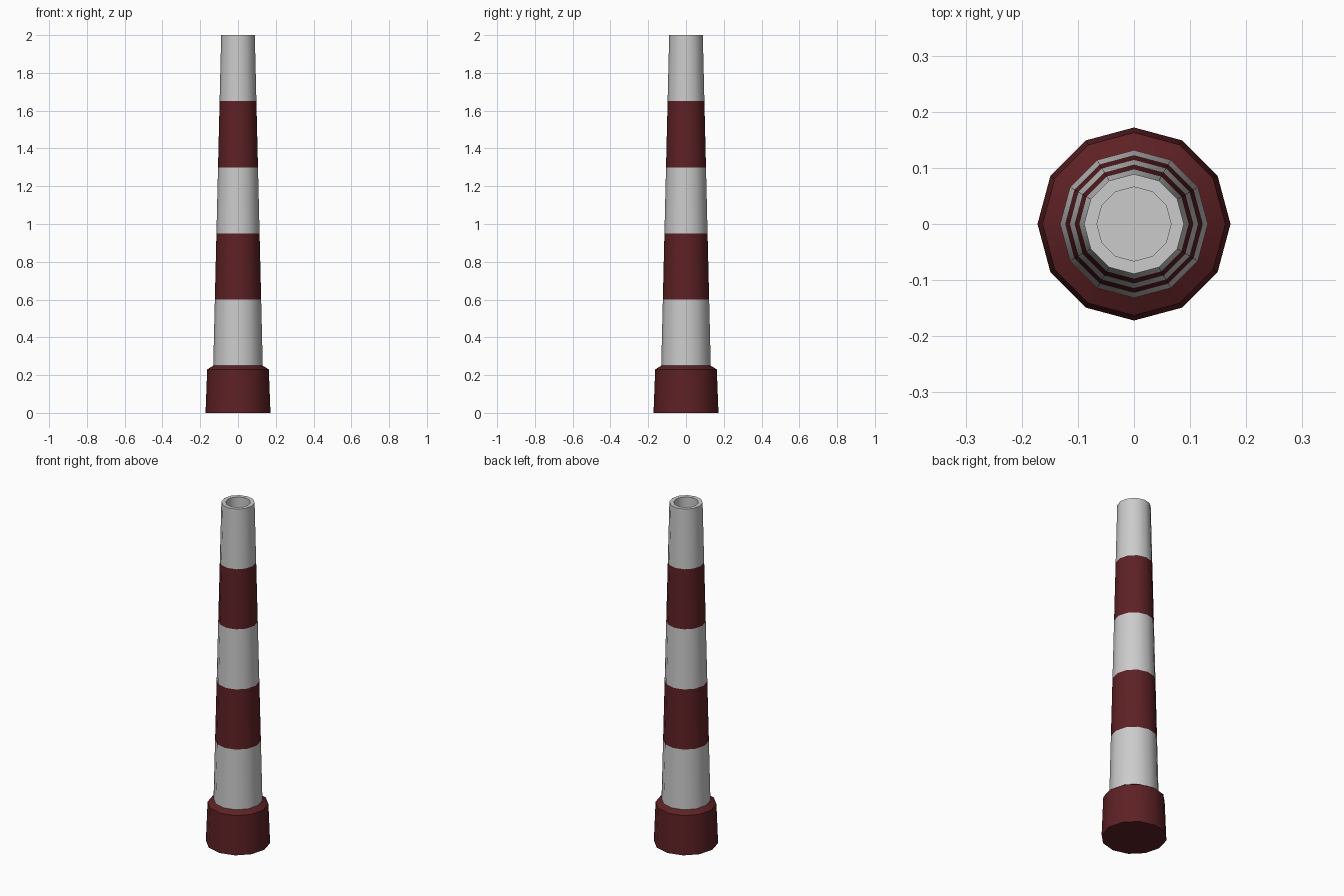
import bpy, bmesh, math

if "Cube" in bpy.data.objects:
    bpy.data.objects.remove(bpy.data.objects["Cube"])

SIDES = 12
red = bpy.data.materials.new("dark_red")
red.diffuse_color = (0.11, 0.015, 0.018, 1)
red.use_nodes = True
red.node_tree.nodes["Principled BSDF"].inputs["Base Color"].default_value = red.diffuse_color


def lathe(name, profile, mat=None):
    """Spin (radius, z) points round z; a radius of 0 closes the end."""
    bm = bmesh.new()
    rings = []
    for r, z in profile:
        if r == 0:
            rings.append([bm.verts.new((0, 0, z))] * SIDES)
        else:
            rings.append([bm.verts.new((r * math.cos(math.tau * i / SIDES),
                                        r * math.sin(math.tau * i / SIDES), z))
                          for i in range(SIDES)])
    for a, b in zip(rings, rings[1:]):
        for i in range(SIDES):
            j = (i + 1) % SIDES
            bm.faces.new(dict.fromkeys((a[i], a[j], b[j], b[i])))
    me = bpy.data.meshes.new(name)
    bm.to_mesh(me)
    bm.free()
    ob = bpy.data.objects.new(name, me)
    bpy.context.collection.objects.link(ob)
    if mat:
        me.materials.append(mat)
    bpy.ops.object.select_all(action='DESELECT')
    ob.select_set(True)
    bpy.context.view_layer.objects.active = ob
    bpy.ops.object.shade_smooth_by_angle(angle=math.radians(35))
    return ob


# Footing with bevelled shoulder
lathe("base", [(0, 0), (0.172, 0), (0.163, 0.23), (0.131, 0.25)], red)

# Tapering shaft in five alternating bands
Z0, STEP, R0, R1, BANDS = 0.25, 0.35, 0.131, 0.089, 5
for k in range(BANDS):
    profile = [(R0 + (R1 - R0) * n / BANDS, Z0 + STEP * n) for n in (k, k + 1)]
    if k == BANDS - 1:
        # Rim and flue opening
        profile += [(0.066, 2.0), (0.066, 1.87), (0, 1.87)]
    lathe(f"shaft_band_{k + 1}", profile, red if k % 2 else None)
